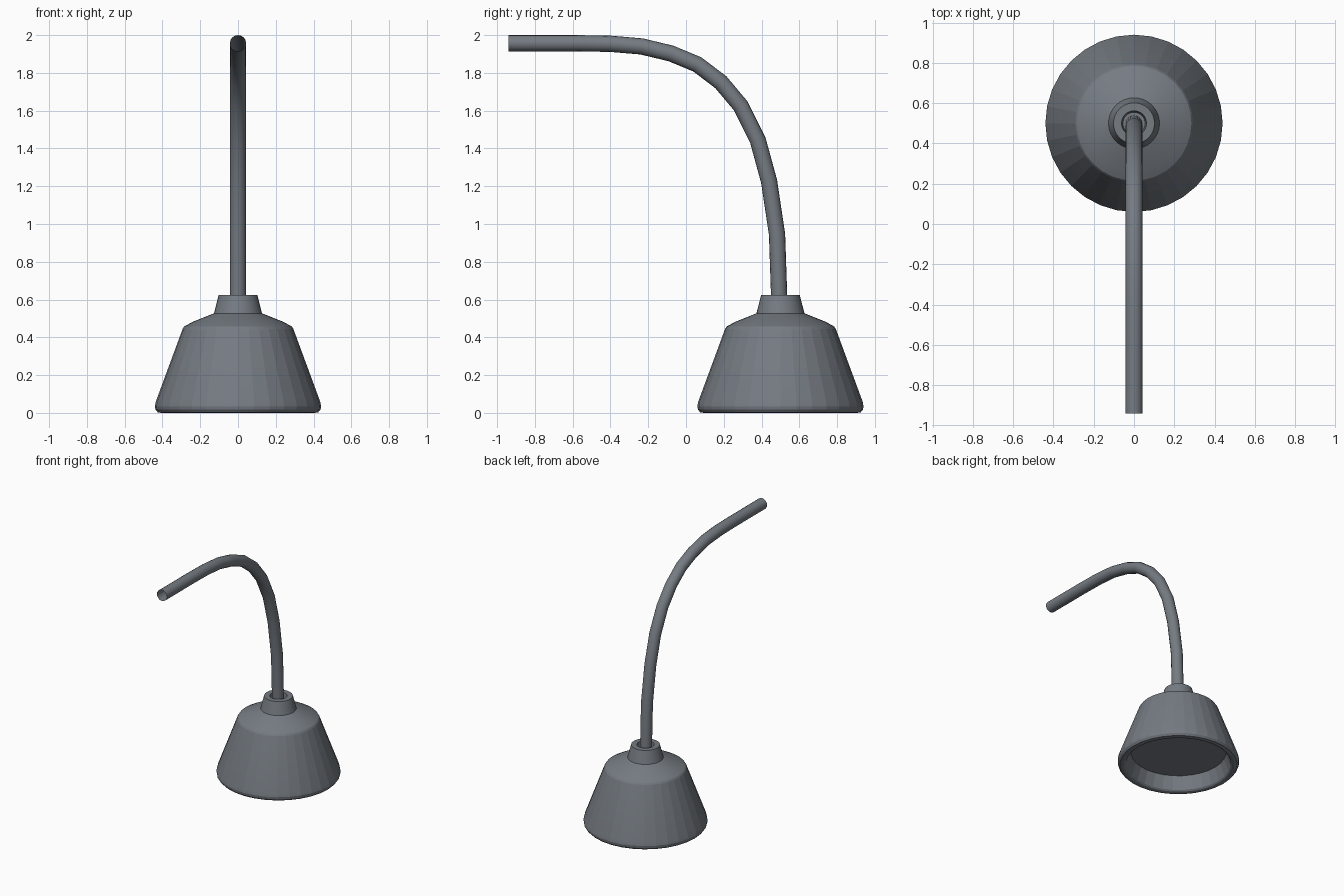
import bpy, bmesh, math
from mathutils import Vector

if "Cube" in bpy.data.objects:
    bpy.data.objects.remove(bpy.data.objects["Cube"])

grey = bpy.data.materials.new("slate_grey")
grey.diffuse_color = (0.18, 0.20, 0.225, 1)
grey.use_nodes = True
grey.node_tree.nodes["Principled BSDF"].inputs["Base Color"].default_value = grey.diffuse_color
CENTRE_Y = 0.5


def finish(name, bm, angle):
    mesh = bpy.data.meshes.new(name)
    bm.to_mesh(mesh)
    bm.free()
    obj = bpy.data.objects.new(name, mesh)
    bpy.context.collection.objects.link(obj)
    mesh.materials.append(grey)
    bpy.ops.object.select_all(action='DESELECT')
    bpy.context.view_layer.objects.active = obj
    obj.select_set(True)
    bpy.ops.object.shade_smooth_by_angle(angle=math.radians(angle))
    return obj


def bridge(bm, rings):
    for a, b in zip(rings, rings[1:]):
        n = len(a)
        for i in range(n):
            j = (i + 1) % n
            bm.faces.new((a[i], a[j], b[j], b[i]))


def lathe(name, profile, sides, angle, cap=False):
    bm = bmesh.new()
    rings = []
    for r, z in profile:
        rings.append([bm.verts.new((r * math.cos(t), CENTRE_Y + r * math.sin(t), z))
                      for t in (2 * math.pi * i / sides for i in range(sides))])
    bridge(bm, rings)
    if cap:
        bm.faces.new(rings[-1])
        bm.faces.new(rings[0][::-1])
        bmesh.ops.recalc_face_normals(bm, faces=bm.faces)
    return finish(name, bm, angle)


# Bell shade: recessed underside disc, rounded rim, sloped wall, shoulder
lathe("shade", [(0.345, 0.11), (0.38, 0.012), (0.39, 0.003), (0.405, 0.0),
                (0.425, 0.003), (0.437, 0.018), (0.44, 0.035), (0.435, 0.06),
                (0.293, 0.445), (0.285, 0.457), (0.24, 0.482), (0.12, 0.53)],
      32, 10, cap=True)

# Collar with a recessed socket for the stem
lathe("collar", [(0.12, 0.515), (0.127, 0.527), (0.102, 0.625),
                 (0.062, 0.625), (0.055, 0.56)], 32, 30, cap=True)

# Curved open-ended stem swept along its centre line in the y-z plane
path = [Vector((0, y, z)) for y, z in [
    (0.495, 0.56), (0.482, 0.945), (0.44, 1.225), (0.38, 1.445), (0.29, 1.625),
    (0.185, 1.75), (0.06, 1.845), (-0.08, 1.903), (-0.235, 1.94),
    (-0.4, 1.954), (-0.58, 1.957), (-0.94, 1.957)]]
bm = bmesh.new()
rings = []
SIDES, RADIUS = 16, 0.043
for k, p in enumerate(path):
    d = (path[min(k + 1, len(path) - 1)] - path[max(k - 1, 0)]).normalized()
    side = Vector((1, 0, 0))
    up = d.cross(side)
    rings.append([bm.verts.new(p + RADIUS * (side * math.cos(t) + up * math.sin(t)))
                  for t in (2 * math.pi * i / SIDES for i in range(SIDES))])
bridge(bm, rings)
finish("stem", bm, 40)
